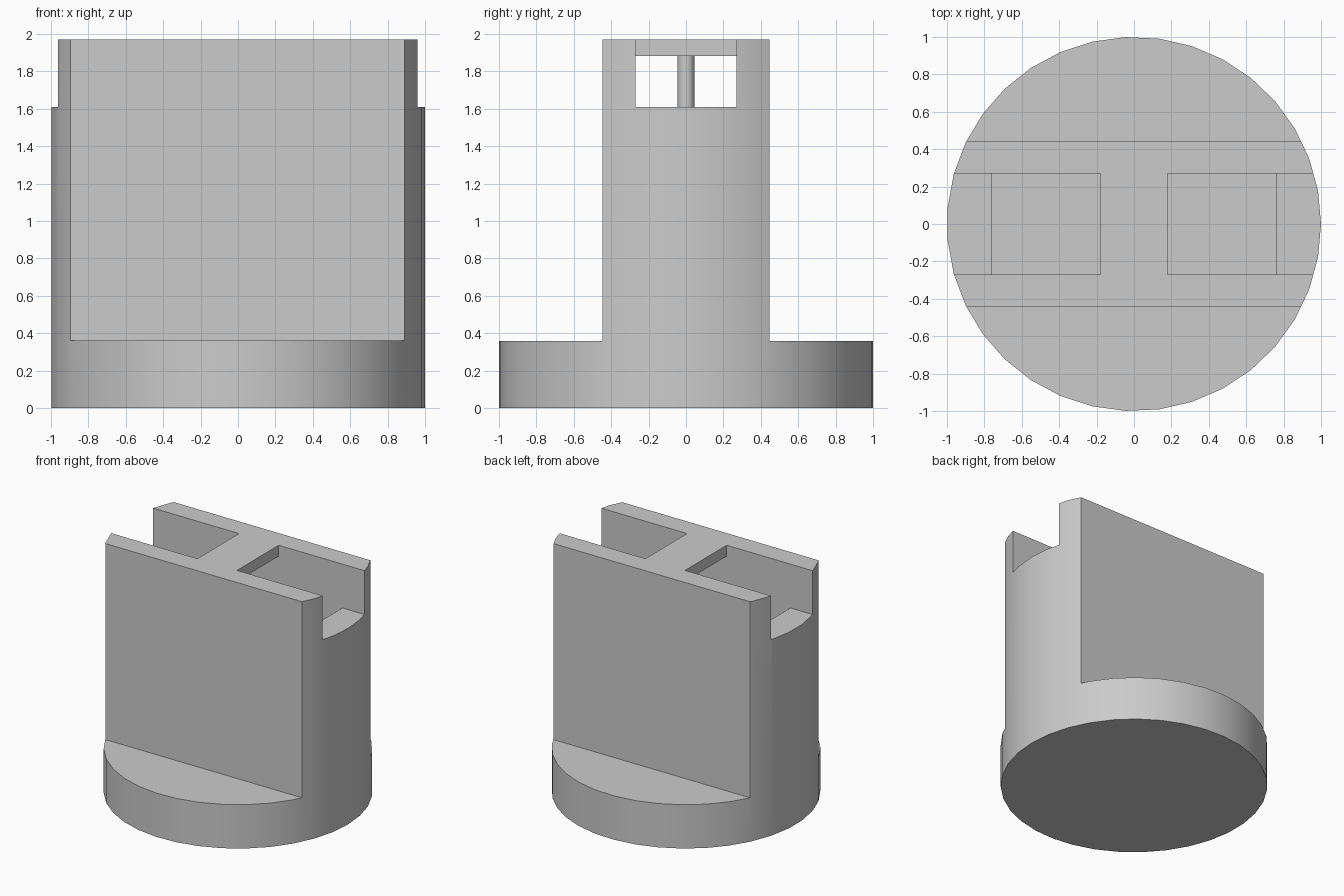
import bpy, math

cube = bpy.data.objects.get("Cube")
if cube:
    bpy.data.objects.remove(cube, do_unlink=True)

RADIUS, TOP, BASE_TOP = 1.0, 1.97, 0.36
WALL_Y, SLOT_Y = 0.445, 0.27          # half widths of the block and its slot
LEDGE, BRIDGE_LOW = 1.61, 1.88
PIT_X, BRIDGE_X = 0.76, 0.18

grey = bpy.data.materials.new("plain_grey")
grey.use_nodes = True
GREY = (0.6, 0.6, 0.6, 1)
grey.diffuse_color = GREY
grey.node_tree.nodes["Principled BSDF"].inputs["Base Color"].default_value = GREY


def cylinder(name, radius, low, high, sides, turn=0.0):
    bpy.ops.mesh.primitive_cylinder_add(vertices=sides, radius=radius, depth=high - low,
                                        location=(0, 0, (low + high) / 2))
    ob = bpy.context.object
    ob.name = name
    ob.rotation_euler.z = turn
    bpy.ops.object.transform_apply(location=True, rotation=True, scale=True)
    ob.data.materials.append(grey)
    return ob


def cut_box(target, xs, ys, zs):
    """Subtract the box spanning the three (low, high) ranges."""
    spans = (xs, ys, zs)
    bpy.ops.mesh.primitive_cube_add(size=1, location=[sum(s) / 2 for s in spans])
    cutter = bpy.context.object
    cutter.name = "cutter"
    cutter.hide_render = True
    cutter.scale = [s[1] - s[0] for s in spans]
    bpy.ops.object.transform_apply(location=False, rotation=False, scale=True)
    cutter.data.materials.append(grey)
    mod = target.modifiers.new("cut", 'BOOLEAN')
    mod.operation, mod.solver, mod.object = 'DIFFERENCE', 'EXACT', cutter
    bpy.context.view_layer.objects.active = target
    bpy.ops.object.modifier_apply(modifier=mod.name)
    bpy.data.objects.remove(cutter, do_unlink=True)


def smooth(ob):
    bpy.ops.object.select_all(action='DESELECT')
    ob.select_set(True)
    bpy.context.view_layer.objects.active = ob
    bpy.ops.object.shade_smooth_by_angle(angle=math.radians(30))


# Round body with a vertex on the -x side
body = cylinder("round_body", RADIUS, 0, TOP, 35, math.radians(-90))
over = TOP + 0.5

# Flat front and back faces above the round base
for side in (-1, 1):
    cut_box(body, (-2, 2), sorted((side * WALL_Y, side * 2)), (BASE_TOP, over))

# Slot running through under the bridge, and the inner pit
cut_box(body, (-2, 2), (-SLOT_Y, SLOT_Y), (LEDGE, BRIDGE_LOW))
cut_box(body, (-PIT_X, PIT_X), (-SLOT_Y, SLOT_Y), (BASE_TOP, BRIDGE_LOW))

# Open top on each side of the bridge
for side in (-1, 1):
    cut_box(body, sorted((side * BRIDGE_X, side * 2)), (-SLOT_Y, SLOT_Y),
            (BRIDGE_LOW - 0.05, over))
smooth(body)

# Round post standing under the bridge
smooth(cylinder("centre_post", 0.045, BASE_TOP - 0.02, BRIDGE_LOW + 0.02, 14))
